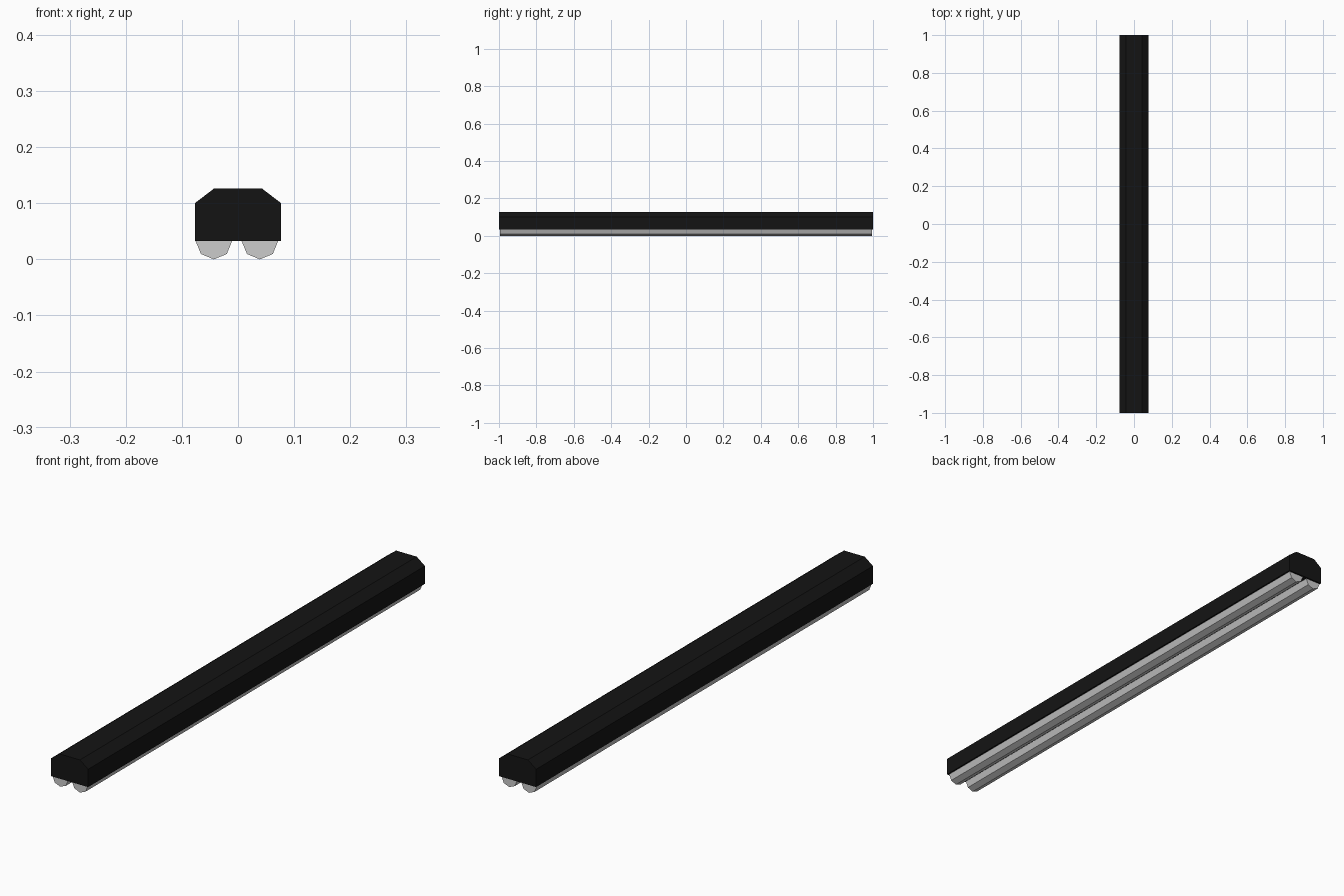
import bpy, bmesh, math

if "Cube" in bpy.data.objects:
    bpy.data.objects.remove(bpy.data.objects["Cube"])


def material(name, color):
    m = bpy.data.materials.new(name)
    m.diffuse_color = color
    m.use_nodes = True
    m.node_tree.nodes["Principled BSDF"].inputs["Base Color"].default_value = m.diffuse_color
    return m


def extrude_profile(name, points, half_length, mat):
    """Sweep a closed x-z profile along y, with capped ends."""
    bm = bmesh.new()
    face = bm.faces.new([bm.verts.new((x, -half_length, z)) for x, z in points])
    grown = bmesh.ops.extrude_face_region(bm, geom=[face], use_keep_orig=True)
    for v in grown["geom"]:
        if isinstance(v, bmesh.types.BMVert):
            v.co.y = half_length
    bmesh.ops.recalc_face_normals(bm, faces=bm.faces)
    mesh = bpy.data.meshes.new(name)
    bm.to_mesh(mesh)
    bm.free()
    mesh.materials.append(mat)
    ob = bpy.data.objects.new(name, mesh)
    bpy.context.collection.objects.link(ob)
    return ob


black = material("black_housing", (0.007, 0.007, 0.007, 1))
grey = material("tube_grey", (0.6, 0.59, 0.6, 1))

# Housing with chamfered top edges
half = [(0.077, 0.033), (0.077, 0.100), (0.043, 0.126)]
housing = half + [(-x, z) for x, z in reversed(half)]
extrude_profile("housing", housing, 1.0, black)

# Two eight-sided lamp tubes half sunk into the housing underside
R = 0.0325
for name, cx in (("left_tube", -0.043), ("right_tube", 0.039)):
    ring = [(cx + R * math.sin(i * math.pi / 4), R - R * math.cos(i * math.pi / 4))
            for i in range(8)]
    extrude_profile(name, ring, 0.994, grey)
